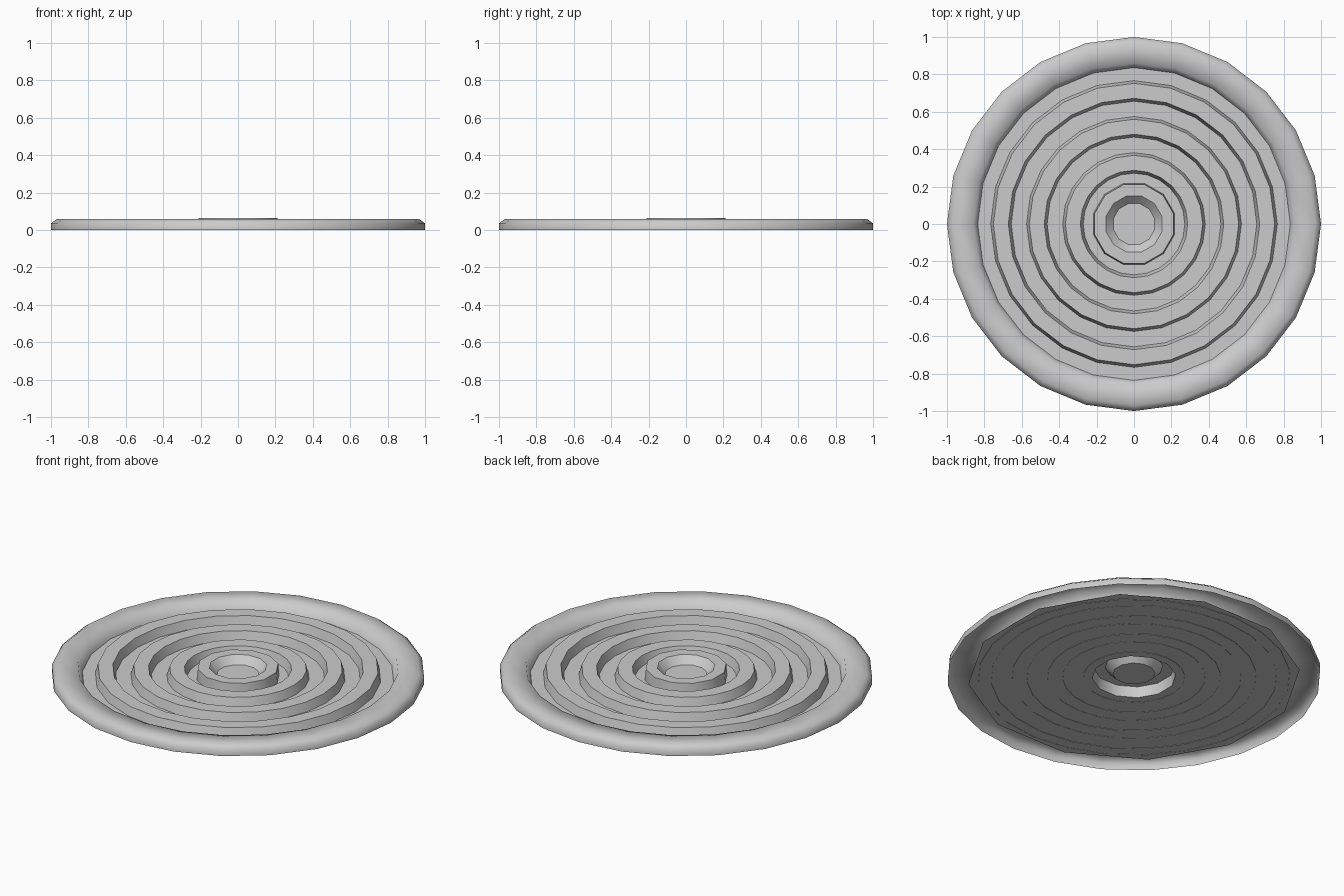
import bpy, bmesh, math

cube = bpy.data.objects.get("Cube")
if cube:
    bpy.data.objects.remove(cube, do_unlink=True)

grey = bpy.data.materials.new("light_grey")
grey.use_nodes = True
grey.diffuse_color = (0.6, 0.6, 0.6, 1)
grey.node_tree.nodes["Principled BSDF"].inputs["Base Color"].default_value = (0.6, 0.6, 0.6, 1)


def lathe(name, profile, sides, smooth_angle, offset=0.0):
    """Revolve an open (radius, height) profile, listed from outside to inside."""
    bm = bmesh.new()
    loops = []
    for r, z in profile:
        if r == 0:
            loops.append([bm.verts.new((0, 0, z))] * sides)
            continue
        angles = [offset + math.tau * i / sides for i in range(sides)]
        loops.append([bm.verts.new((r * math.cos(a), r * math.sin(a), z)) for a in angles])
    for outer, inner in zip(loops, loops[1:]):
        for i in range(sides):
            j = (i + 1) % sides
            corners = [outer[i], outer[j], inner[j], inner[i]]
            bm.faces.new(list(dict.fromkeys(corners)))
    mesh = bpy.data.meshes.new(name)
    bm.to_mesh(mesh)
    bm.free()
    mesh.materials.append(grey)
    obj = bpy.data.objects.new(name, mesh)
    bpy.context.collection.objects.link(obj)
    bpy.ops.object.select_all(action='DESELECT')
    obj.select_set(True)
    bpy.context.view_layer.objects.active = obj
    bpy.ops.object.shade_smooth_by_angle(angle=math.radians(smooth_angle))
    return obj


# Rounded outer rim, open underneath
lathe("outer_rim", [(1.0, 0), (1.0, 0.035), (0.97, 0.058), (0.86, 0.058), (0.835, 0)], 24, 80)

# Three raised concentric rings with sloping sides
for number, r in enumerate((0.71, 0.518, 0.325), 1):
    section = [(r + 0.057, 0), (r + 0.042, 0.053), (r - 0.038, 0.053), (r - 0.054, 0)]
    lathe(f"raised_ring_{number}", section, 24, 35)

# Base plate rising into a hollow hub with a dished centre
lathe("base_plate_and_hub",
      [(0.89, 0.002), (0.224, 0.002), (0.218, 0.065), (0.155, 0.065), (0.114, 0.022), (0, 0.022)],
      12, 35, math.radians(15))
